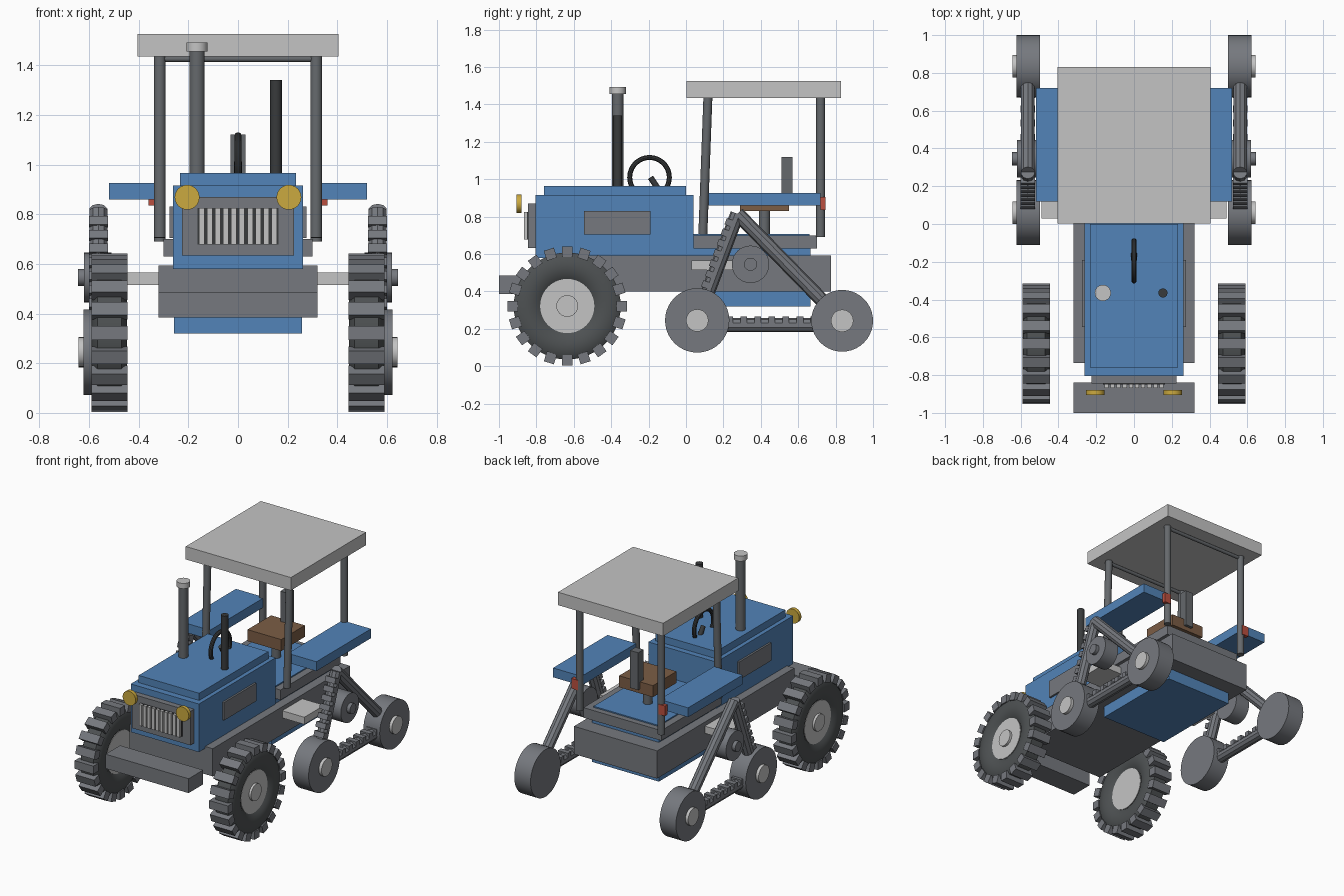
import bpy, bmesh, math
from mathutils import Vector, Matrix

if "Cube" in bpy.data.objects:
    bpy.data.objects.remove(bpy.data.objects["Cube"])


def material(name, rgb):
    m = bpy.data.materials.new(name)
    m.use_nodes = True
    m.diffuse_color = (*rgb, 1)
    m.node_tree.nodes["Principled BSDF"].inputs["Base Color"].default_value = (*rgb, 1)
    return m


BLUE = material("blue paint", (.085, .23, .48))
GRAY = material("steel gray", (.18, .19, .21))
PIPE = material("pipe gray", (.13, .14, .15))
LIGHT = material("light gray", (.55, .55, .55))
TYRE = material("tyre rubber", (.075, .082, .085))
DARK = material("dark trim", (.04, .043, .045))
GOLD = material("lamp gold", (.6, .4, .05))
RED = material("lamp red", (.5, .08, .05))
BROWN = material("seat brown", (.2, .11, .06))


def finish(name, bm, mat, smooth=False):
    bmesh.ops.recalc_face_normals(bm, faces=bm.faces)
    me = bpy.data.meshes.new(name)
    bm.to_mesh(me)
    bm.free()
    me.materials.append(mat)
    ob = bpy.data.objects.new(name, me)
    bpy.context.collection.objects.link(ob)
    if smooth:
        bpy.ops.object.select_all(action='DESELECT')
        ob.select_set(True)
        bpy.context.view_layer.objects.active = ob
        bpy.ops.object.shade_smooth_by_angle(angle=math.radians(35))
    return ob


def add_box(bm, size, matrix):
    bmesh.ops.create_cube(bm, size=1, matrix=matrix @ Matrix.Diagonal((*size, 1)))


def box(name, x, y, z, mat):
    # x, y and z are (low, high) ranges
    bm = bmesh.new()
    lo, hi = (Vector(v) for v in zip(x, y, z))
    add_box(bm, hi - lo, Matrix.Translation((lo + hi) / 2))
    return finish(name, bm, mat)


def rod(name, a, b, r, mat, sides=24, smooth=True):
    a, b = Vector(a), Vector(b)
    bm = bmesh.new()
    turn = (b - a).to_track_quat('Z', 'Y').to_matrix().to_4x4()
    bmesh.ops.create_cone(bm, cap_ends=True, segments=sides, radius1=r, radius2=r,
                          depth=(b - a).length,
                          matrix=Matrix.Translation((a + b) / 2) @ turn)
    return finish(name, bm, mat, smooth)


def lathe_x(name, profile, centre, mat, steps=48):
    # closed (x, radius) profile turned about the x direction
    bm = bmesh.new()
    vs = [bm.verts.new((x, 0, r)) for x, r in profile]
    es = [bm.edges.new((vs[i], vs[(i + 1) % len(vs)])) for i in range(len(vs))]
    bmesh.ops.spin(bm, geom=vs + es, cent=(0, 0, 0), axis=(1, 0, 0),
                   angle=math.tau, steps=steps)
    bmesh.ops.remove_doubles(bm, verts=bm.verts, dist=.0005)
    bmesh.ops.translate(bm, verts=bm.verts, vec=centre)
    return finish(name, bm, mat, True)


def span(s, a, b):
    return tuple(sorted((s * a, s * b)))


# chassis and body
box("chassis", (-.32, .32), (-.735, .775), (.4, .593), GRAY)
box("front_bumper", (-.32, .32), (-1, -.84), (.385, .485), GRAY)
box("belly_tank", (-.257, .257), (0, .665), (.32, .63), BLUE)
box("rear_housing", (-.3, .3), (.04, .7), (.63, .7), GRAY)
box("rear_deck", (-.25, .25), (.04, .66), (.7, .708), BLUE)
box("hood", (-.262, .262), (-.805, .04), (.58, .915), BLUE)
box("hood_cap", (-.233, .233), (-.76, 0), (.915, .965), BLUE)

# grille
box("grille_frame", (-.225, .225), (-.845, -.805), (.633, .87), GRAY)
box("grille_back", (-.163, .163), (-.85, -.845), (.677, .825), DARK)
for i in range(10):
    x = -.146 + i * .0324
    box("grille_bar", (x - .011, x + .011), (-.867, -.85), (.677, .825), LIGHT)

# stacks and steering wheel
rod("exhaust_pipe", (-.165, -.365, .96), (-.165, -.365, 1.456), .031, PIPE)
rod("exhaust_cap", (-.165, -.365, 1.455), (-.165, -.365, 1.492), .043, LIGHT)
rod("intake_pipe", (.153, -.365, .96), (.153, -.365, 1.34), .024, DARK)
ring = [(.014 * math.cos(math.tau * i / 10), .106 + .014 * math.sin(math.tau * i / 10))
        for i in range(10)]
lathe_x("steering_wheel", ring, (0, -.195, 1.01), DARK, 36)
rod("steering_column", (0, -.15, .95), (0, -.19, 1.01), .016, DARK, 12)

# seat
box("seat_cushion", (-.13, .13), (.29, .55), (.83, .91), BROWN)
box("seat_back_post", (-.031, .031), (.51, .57), (.86, 1.12), PIPE)
rod("seat_post", (0, .42, .7), (0, .42, .84), .03, PIPE)

# roof
box("roof", (-.405, .405), (.003, .83), (1.435, 1.525), LIGHT)
for y in (.115, .72):
    rod("roof_crossbar", (-.31, y, 1.425), (.31, y, 1.425), .012, PIPE, 12)


def front_wheel(s):
    c = Vector((s * .518, -.635, .322))
    half = [(.045, .14), (.066, .17), (.072, .215), (.066, .26), (.048, .286)]
    lathe_x("tyre", half + [(-x, r) for x, r in reversed(half)], c, TYRE)
    out = Vector((s, 0, 0))
    rod("rim", c - out * .052, c + out * .052, .145, LIGHT, 40)
    rod("front_hub", c + out * .05, c + out * .068, .058, LIGHT)
    # tread blocks
    bm = bmesh.new()
    for i in range(20):
        m = (Matrix.Translation(c) @ Matrix.Rotation(math.tau * i / 20, 4, 'X')
             @ Matrix.Translation((0, 0, .291)))
        add_box(bm, (.145, .056, .056), m)
    finish("tyre_treads", bm, GRAY)


def track_beam(name, s, a, b, lugs):
    a, b = Vector((s * .562, *a)), Vector((s * .562, *b))
    rod(name, a, b, .038, GRAY, 10, False)
    if lugs:
        d = (b - a).normalized()
        side = Vector((1, 0, 0))
        up = side.cross(d)
        if up.z < 0:
            up.negate()
        bm = bmesh.new()
        count = 9
        for i in range(count):
            m = Matrix((side, d, up)).transposed().to_4x4()
            m.translation = a.lerp(b, (i + 1.3) / (count + 1.3)) + up * .028
            add_box(bm, (.076, .036, .034), m)
        finish(name + "_lugs", bm, GRAY)


def roller(name, s, y, z, r, hub_r):
    rod(name, (s * .497, y, z), (s * .622, y, z), r, GRAY, 40)
    rod(name + "_hub", (s * .62, y, z), (s * .643, y, z), hub_r, LIGHT)


# paired parts
for s in (-1, 1):
    front_wheel(s)
    roller("track_front_roller", s, .06, .245, .172, .06)
    roller("track_rear_roller", s, .835, .243, .165, .06)
    rod("track_idler", (s * .51, .345, .545), (s * .62, .345, .545), .1, GRAY, 32)
    rod("track_idler_hub", (s * .61, .345, .545), (s * .645, .345, .545), .035, GRAY)
    track_beam("track_front_arm", s, (.06, .245), (.275, .815), True)
    track_beam("track_rear_arm", s, (.275, .815), (.835, .243), False)
    track_beam("track_lower_run", s, (.06, .22), (.835, .22), True)
    box("fender", span(s, .3, .52), (.12, .72), (.86, .925), BLUE)
    box("step", span(s, .31, .49), (.03, .25), (.515, .565), LIGHT)
    box("side_vent", span(s, .26, .275), (-.545, -.19), (.705, .83), GRAY)
    box("tail_lamp", span(s, .31, .36), (.72, .747), (.835, .905), RED)
    rod("front_roof_post", (s * .315, .09, .705), (s * .315, .117, 1.436), .024, PIPE)
    rod("rear_roof_post", (s * .315, .72, .69), (s * .315, .72, 1.436), .024, PIPE)
    rod("headlight", (s * .205, -.905, .868), (s * .205, -.88, .868), .05, GOLD)
